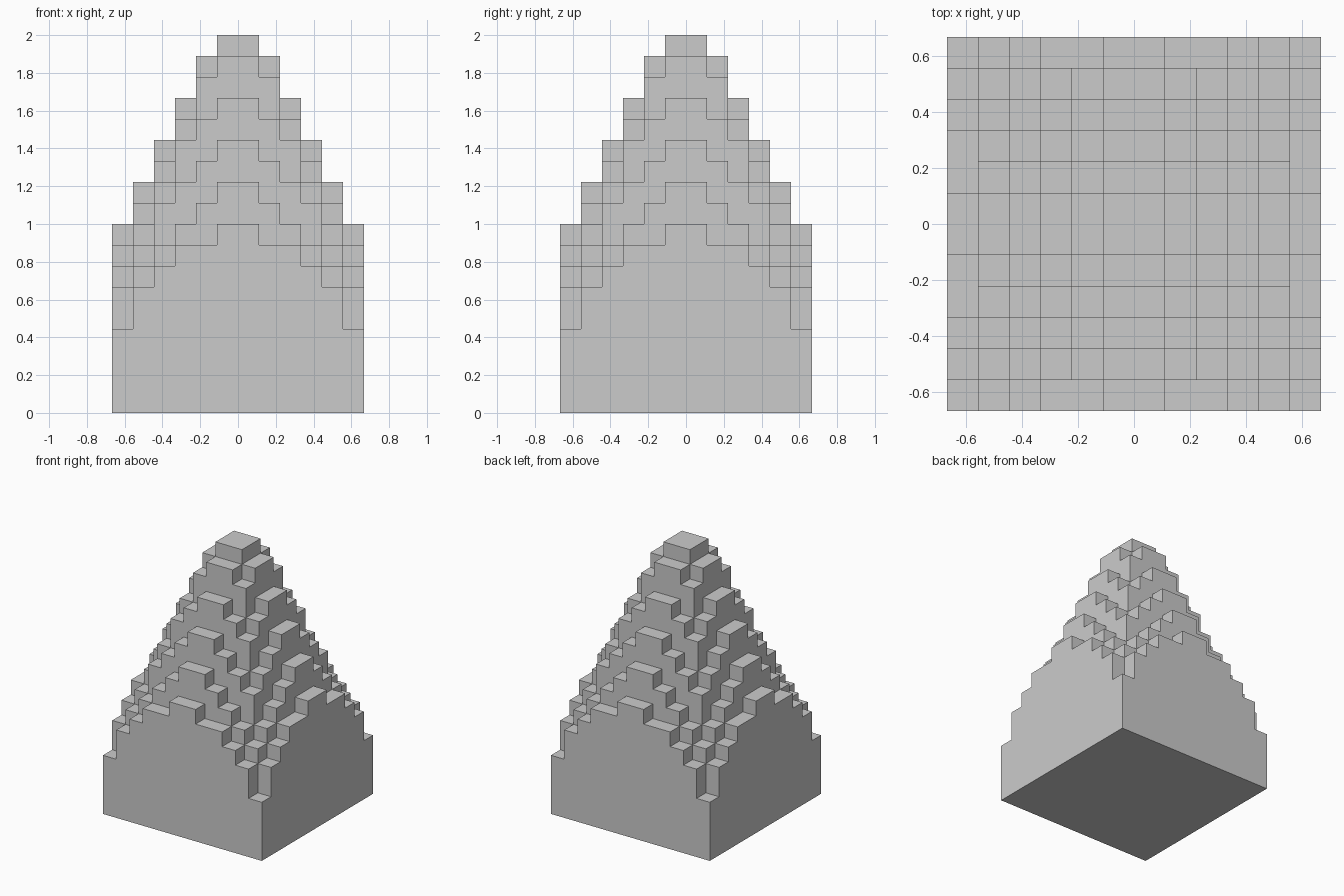
import bpy, bmesh, math
from mathutils import Vector

if "Cube" in bpy.data.objects:
    bpy.data.objects.remove(bpy.data.objects["Cube"])

U = 1 / 9          # edge of one block
N = 6              # blocks from the centre to each side


def height(i, j):
    """Height in blocks of column (i, j): a cone rounded down to whole blocks."""
    if not (-N <= i < N and -N <= j < N):
        return 0
    return math.floor(20.25 - 2 * math.hypot(i + 0.5, j + 0.5))


bm = bmesh.new()


def quad(*corners):
    bm.faces.new([bm.verts.new(Vector(c) * U) for c in corners])


for i in range(-N, N):
    for j in range(-N, N):
        h = height(i, j)
        # top and underside of the column
        quad((i, j, h), (i + 1, j, h), (i + 1, j + 1, h), (i, j + 1, h))
        quad((i, j, 0), (i, j + 1, 0), (i + 1, j + 1, 0), (i + 1, j, 0))
        # exposed side walls, one block at a time
        walls = [((1, 0), (i + 1, j), (i + 1, j + 1)),
                 ((-1, 0), (i, j + 1), (i, j)),
                 ((0, 1), (i + 1, j + 1), (i, j + 1)),
                 ((0, -1), (i, j), (i + 1, j))]
        for (di, dj), p, q in walls:
            for k in range(height(i + di, j + dj), h):
                quad((*p, k), (*q, k), (*q, k + 1), (*p, k + 1))

# weld the blocks and merge flat areas into single faces
bmesh.ops.remove_doubles(bm, verts=bm.verts[:], dist=0.001)
bmesh.ops.dissolve_limit(bm, angle_limit=0.01, verts=bm.verts[:], edges=bm.edges[:])

mesh = bpy.data.meshes.new("stepped_spire")
bm.to_mesh(mesh)
bm.free()
spire = bpy.data.objects.new("stepped_spire", mesh)
bpy.context.collection.objects.link(spire)
